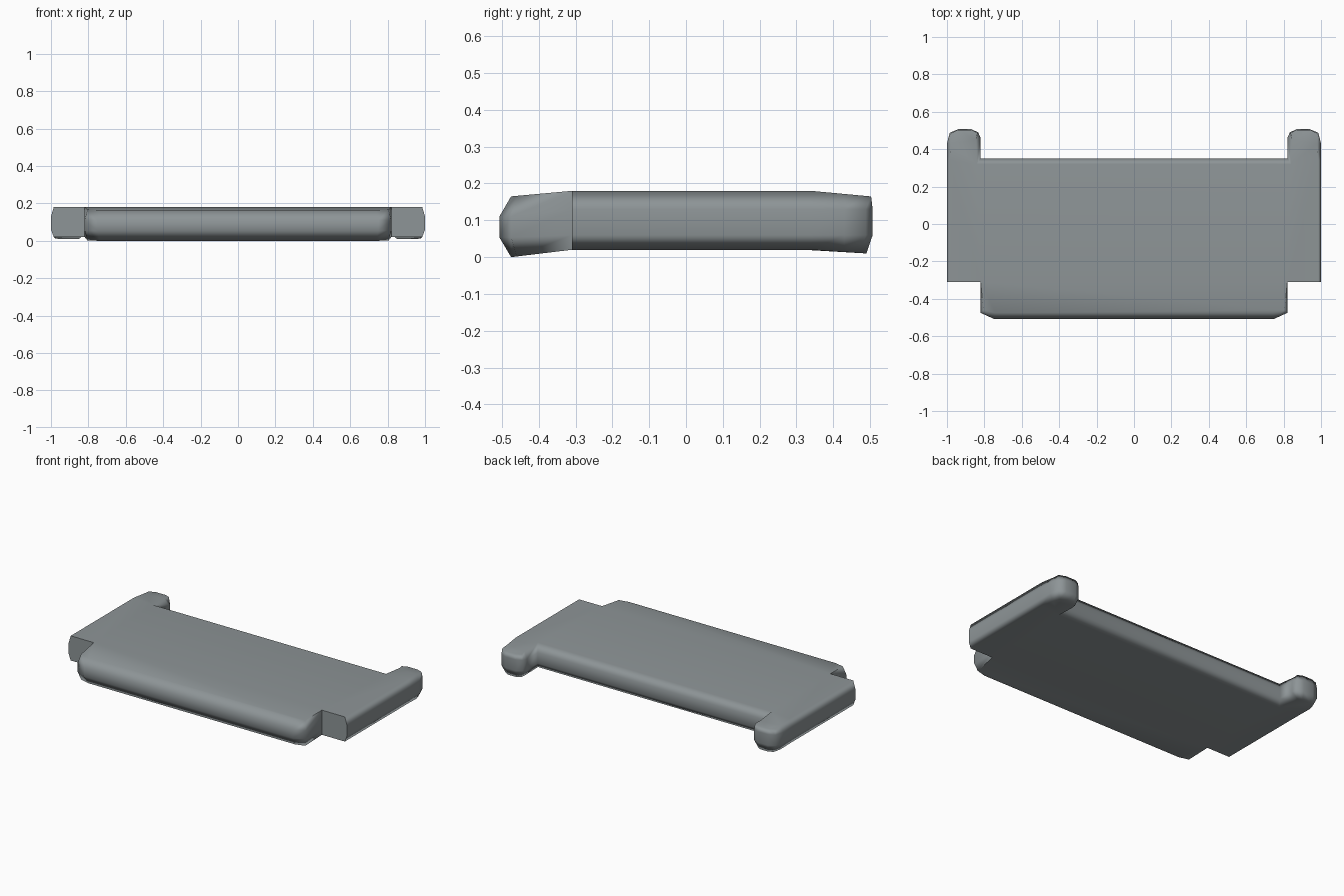
import bpy, bmesh, math

if "Cube" in bpy.data.objects:
    bpy.data.objects.remove(bpy.data.objects["Cube"])

mat = bpy.data.materials.new("slate grey")
mat.diffuse_color = (0.27, 0.30, 0.31, 1)
mat.use_nodes = True
mat.node_tree.nodes["Principled BSDF"].inputs["Base Color"].default_value = mat.diffuse_color

# Half outline: widest contour (x, y) and inset contour of the flat faces (x, y)
PROFILE = [
    ((.75, -.507), (.74, -.475)), ((.82, -.475), (.805, -.46)),
    ((.82, -.31), (.82, -.31)), ((1, -.31), (.985, -.31)),
    ((1, .34), (.985, .34)), ((1, .43), (.98, .43)),
    ((.985, .488), (.965, .475)), ((.94, .507), (.935, .49)),
    ((.87, .507), (.875, .49)), ((.833, .49), (.85, .475)),
    ((.82, .46), (.845, .45)), ((.82, .35), (.84, .32)),
]
N = len(PROFILE)


def droop(y, front, back):
    """Both ends bend gently downwards."""
    if y < -.31:
        return front * (-.31 - y) / .165
    return back * max(0, y - .34) / .15


bm = bmesh.new()


def ring(side):
    """Four stacked levels of the half outline: bottom, low, high, top."""
    levels = [[], [], [], []]
    for (mx, my), (ix, iy) in PROFILE:
        k = .25 if my > .47 else 1          # wing tips stay fuller on top
        tx, ty = mx + (ix - mx) * k, my + (iy - my) * k
        drop = .02 if my < -.4 else 0
        pts = [(ix, iy, .02 - droop(iy, .02, .01)),
               (mx, my, .06 - drop * .3),
               (mx, my, .13 - drop),
               (tx, ty, .18 - droop(ty, .015, .014))]
        for lv, (x, y, z) in zip(levels, pts):
            lv.append(bm.verts.new((x * side, y, z)))
    return levels


right, left = ring(1), ring(-1)

# Rounded rim walls
for a in range(3):
    for lv in (right, left):
        for i in range(N - 1):
            bm.faces.new((lv[a][i], lv[a][i + 1], lv[a + 1][i + 1], lv[a + 1][i]))
    for i in (0, N - 1):
        bm.faces.new((left[a][i], right[a][i], right[a + 1][i], left[a + 1][i]))

# Top and bottom: front lip, middle slab, two wing tips
for a in (0, 3):
    r, l = right[a], left[a]
    bm.faces.new((r[0], r[1], r[2], l[2], l[1], l[0]))
    bm.faces.new((r[2], r[3], r[4], r[11], l[11], l[4], l[3], l[2]))
    bm.faces.new(r[4:])
    bm.faces.new(l[4:])

bmesh.ops.recalc_face_normals(bm, faces=bm.faces)
mesh = bpy.data.meshes.new("winged_panel")
bm.to_mesh(mesh)
bm.free()
mesh.materials.append(mat)
panel = bpy.data.objects.new("winged_panel", mesh)
bpy.context.collection.objects.link(panel)

# Soft shading with flat large faces
bpy.context.view_layer.objects.active = panel
panel.select_set(True)
bpy.ops.object.shade_smooth_by_angle(angle=math.radians(80))
wn = panel.modifiers.new("even_normals", 'WEIGHTED_NORMAL')
wn.keep_sharp = True
